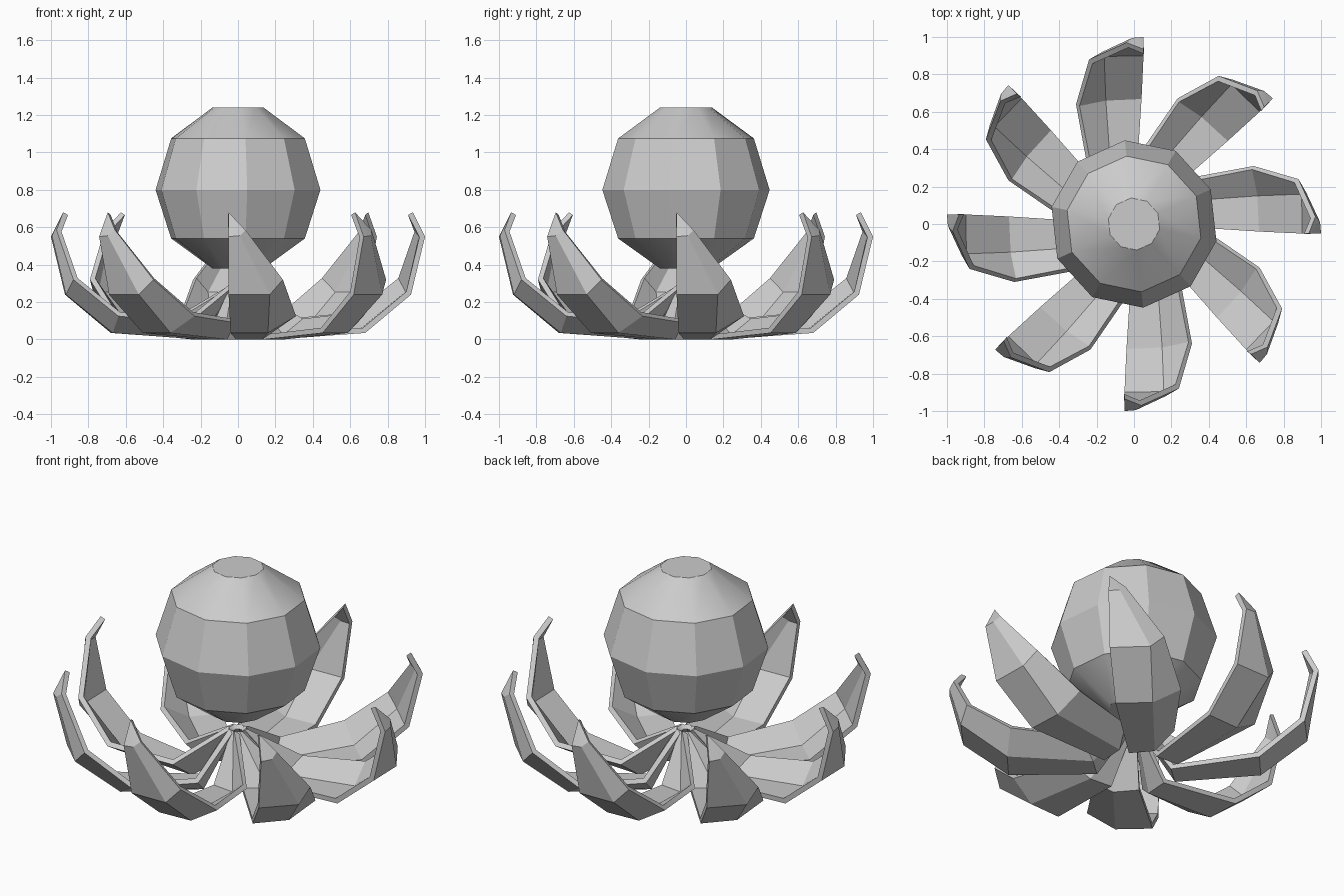
import bpy, math
from mathutils import Matrix

cube = bpy.data.objects.get("Cube")
if cube:
    bpy.data.objects.remove(cube, do_unlink=True)

grey = bpy.data.materials.new("plain_grey")
grey.use_nodes = True
tone = (0.6, 0.6, 0.6, 1)
grey.diffuse_color = tone
grey.node_tree.nodes["Principled BSDF"].inputs["Base Color"].default_value = tone


def make_object(name, verts, faces):
    mesh = bpy.data.meshes.new(name)
    mesh.from_pydata(verts, [], faces)
    mesh.materials.append(grey)
    obj = bpy.data.objects.new(name, mesh)
    bpy.context.collection.objects.link(obj)
    return obj


def smooth(obj):
    bpy.ops.object.select_all(action='DESELECT')
    obj.select_set(True)
    bpy.context.view_layer.objects.active = obj
    bpy.ops.object.shade_smooth_by_angle(angle=math.radians(30))


# Faceted ball: ten-sided rings with flat caps
SIDES = 10
rings = [(0.14, 0.38), (0.365, 0.54), (0.45, 0.80), (0.365, 1.075), (0.14, 1.24)]
verts, faces = [], []
for r, z in rings:
    for i in range(SIDES):
        a = math.radians(24.3) + i * math.tau / SIDES
        verts.append((r * math.cos(a), r * math.sin(a), z))
for k in range(len(rings) - 1):
    for i in range(SIDES):
        j = (i + 1) % SIDES
        faces.append([k * SIDES + i, k * SIDES + j, (k + 1) * SIDES + j, (k + 1) * SIDES + i])
faces.append(list(reversed(range(SIDES))))
faces.append(list(range(len(verts) - SIDES, len(verts))))
smooth(make_object("ball", verts, faces))

# One petal: rows from the centre to the tip, each straight edge, fold, curled edge
rows = [
    [(-0.01, -0.02, 0.27), (0.01, -0.02, 0.27), (0.03, -0.03, 0.28)],
    [(-0.01, -0.20, 0.0), (0.13, -0.21, 0.0), (0.24, -0.26, 0.09)],
    [(-0.04, -0.68, 0.035), (0.16, -0.67, 0.035), (0.31, -0.64, 0.125)],
    [(-0.05, -0.925, 0.24), (0.17, -0.92, 0.24), (0.24, -0.88, 0.32)],
    [(-0.05, -1.0, 0.55), (0.01, -0.995, 0.555), (0.04, -0.97, 0.585)],
]
petal_verts = [p for row in rows for p in row] + [(-0.05, -0.935, 0.68)]
tip = len(petal_verts) - 1
petal_faces = []
for k in range(len(rows) - 1):
    for i in range(2):
        a = 3 * k + i
        petal_faces.append([a, a + 1, a + 4, a + 3])
petal_faces += [[tip - 3, tip - 2, tip], [tip - 2, tip - 1, tip]]

# Ring of eight petals, thickened inwards
for n in range(8):
    petal = make_object(f"petal_{n + 1}", petal_verts, petal_faces)
    petal.data.transform(Matrix.Rotation(n * math.tau / 8, 4, 'Z'))
    shell = petal.modifiers.new("thickness", 'SOLIDIFY')
    shell.thickness = 0.03
    shell.offset = -1
    bpy.context.view_layer.objects.active = petal
    bpy.ops.object.select_all(action='DESELECT')
    petal.select_set(True)
    bpy.ops.object.modifier_apply(modifier=shell.name)
    smooth(petal)
